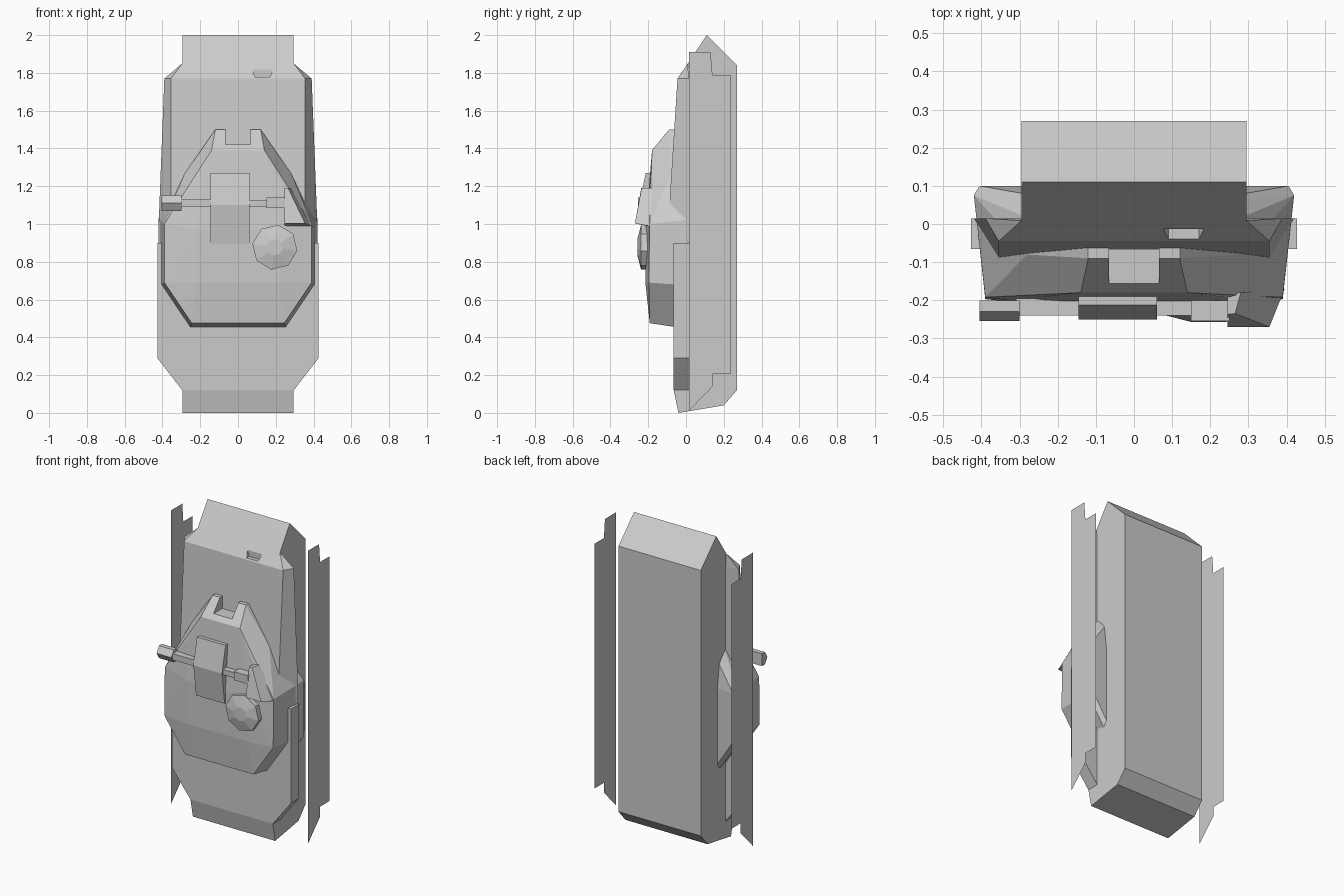
import bpy, bmesh, math
from mathutils import Vector

cube = bpy.data.objects.get("Cube")
if cube:
    bpy.data.objects.remove(cube)

grey = bpy.data.materials.new("plain grey")
grey.use_nodes = True
grey.diffuse_color = (0.6, 0.6, 0.6, 1)
grey.node_tree.nodes["Principled BSDF"].inputs["Base Color"].default_value = (0.6, 0.6, 0.6, 1)


def finish(name, bm):
    bmesh.ops.recalc_face_normals(bm, faces=bm.faces)
    mesh = bpy.data.meshes.new(name)
    bm.to_mesh(mesh)
    bm.free()
    mesh.materials.append(grey)
    obj = bpy.data.objects.new(name, mesh)
    bpy.context.collection.objects.link(obj)
    return obj


def solid(name, points, mirror=False):
    """Convex block around a few corners, optionally mirrored across x."""
    bm = bmesh.new()
    pts = list(points)
    if mirror:
        pts += [(-x, y, z) for x, y, z in points]
    for p in pts:
        bm.verts.new(p)
    res = bmesh.ops.convex_hull(bm, input=bm.verts)
    junk = {v for v in res["geom_interior"] + res["geom_unused"] if isinstance(v, bmesh.types.BMVert)}
    bmesh.ops.delete(bm, geom=list(junk), context='VERTS')
    bmesh.ops.dissolve_limit(bm, angle_limit=math.radians(1), verts=bm.verts, edges=bm.edges)
    return finish(name, bm)


def box(name, x0, x1, y0, y1, z0, z1):
    return solid(name, [(x, y, z) for x in (x0, x1) for y in (y0, y1) for z in (z0, z1)])


def side_profile(name, pts, x0, x1=None):
    """Outline in (y, z), left as a sheet or extruded along x."""
    bm = bmesh.new()
    face = bm.faces.new([bm.verts.new((x0, y, z)) for y, z in pts])
    if x1 is not None:
        ext = bmesh.ops.extrude_face_region(bm, geom=[face])["geom"]
        moved = [v for v in ext if isinstance(v, bmesh.types.BMVert)]
        bmesh.ops.translate(bm, verts=moved, vec=(x1 - x0, 0, 0))
    return finish(name, bm)


def cut(obj, cutter):
    mod = obj.modifiers.new("cut", 'BOOLEAN')
    mod.operation = 'DIFFERENCE'
    mod.solver = 'EXACT'
    mod.object = cutter
    cutter.hide_render = True
    cutter.hide_viewport = True
    cutter.display_type = 'WIRE'


# Hull: narrow lower tub
hull = side_profile("hull_tub", [(-.04, 0), (.2, .04), (.27, .12), (.27, 1.84), (.11, 2),
                                 (-.045, 1.77), (-.088, 1.1), (-.065, .9), (-.065, .12)], -.295, .295)

# Wide front and rear decks over the tracks
front_deck = solid("front_deck", [(.355, -.045, 1.77), (.39, .015, 1.77), (.295, .009, 1.85),
                                  (.355, -.088, 1.1), (.42, .015, 1), (.355, -.065, .9),
                                  (.42, .015, .9)], True)
solid("rear_deck", [(x, y, z) for y in (-.065, .015)
                    for x, z in ((.295, .12), (.427, .29), (.427, .9))], True)

# Vision slot in the sloped nose
slot = solid("slot_cutter", [(x, y, z) for y in (-.1, -.013)
                             for x, z in ((.09, 1.778), (.17, 1.778), (.188, 1.83), (.072, 1.83))])
cut(hull, slot)
cut(front_deck, slot)

# Thin track skirts
for side, x in (("left", .49), ("right", -.49)):
    side_profile(side + "_skirt", [(.015, .01), (.015, 1.91), (.13, 1.91), (.14, 1.79), (.235, 1.79),
                                   (.235, .205), (.14, .205), (.14, .14)], x)

# Turret body with a notch for the gun
turret = solid("turret", [(.12, -.05, 1.5), (.12, -.09, 1.5), (.14, -.18, 1.39), (.24, -.192, 1.2),
                          (.28, -.08, 1.27), (.39, -.192, 1), (.39, -.197, .69), (.245, -.192, .475),
                          (.22, -.215, .69), (.22, -.215, .97),
                          (.42, .075, 1.03), (.42, .075, .67), (.262, .075, .435),
                          (.405, .1, 1.01), (.405, .1, .69), (.25, .1, .45), (.12, .05, 1.4)], True)
cut(turret, box("notch_cutter", -.066, .066, -.3, .2, 1.42, 1.6))

# Raised wedge on the turret cheek
solid("cheek_wedge", [(.245, -.18, 1.19), (.28, -.18, 1.19), (.245, -.237, 1.19), (.265, -.235, 1.19),
                      (.245, -.27, 1.003), (.355, -.27, 1.003), (.245, -.18, .985), (.395, -.17, .985)])

# Sight housing and its cross arms
side_profile("sight_housing", [(-.18, 1.27), (-.213, 1.27), (-.25, 1.1), (-.222, .895), (-.18, .895)],
             -.145, .06)
box("right_arm", -.31, -.14, -.24, -.195, 1.09, 1.13)
solid("right_arm_head", [(x, y, z) for x in (-.405, -.3)
                         for y, z in ((-.2, 1.15), (-.23, 1.15), (-.255, 1.11), (-.23, 1.07), (-.2, 1.07))])
box("left_arm", .05, .16, -.24, -.195, 1.09, 1.125)
box("left_arm_head", .15, .25, -.255, -.2, 1.085, 1.14)

# Eight-sided hatch cupola with a low peaked lid
bm = bmesh.new()
for low, high, r0, r1 in ((-.19, -.238, .12, .12), (-.238, -.257, .12, .045)):
    ring = [[bm.verts.new((.195 + r * math.sin(math.tau * (i + .2) / 8), y,
                           .877 + r * math.cos(math.tau * (i + .2) / 8))) for i in range(8)]
            for y, r in ((low, r0), (high, r1))]
    for i in range(8):
        j = (i + 1) % 8
        bm.faces.new((ring[0][i], ring[0][j], ring[1][j], ring[1][i]))
bm.faces.new(ring[1])
bmesh.ops.remove_doubles(bm, verts=bm.verts, dist=.0005)
finish("cupola", bm)
